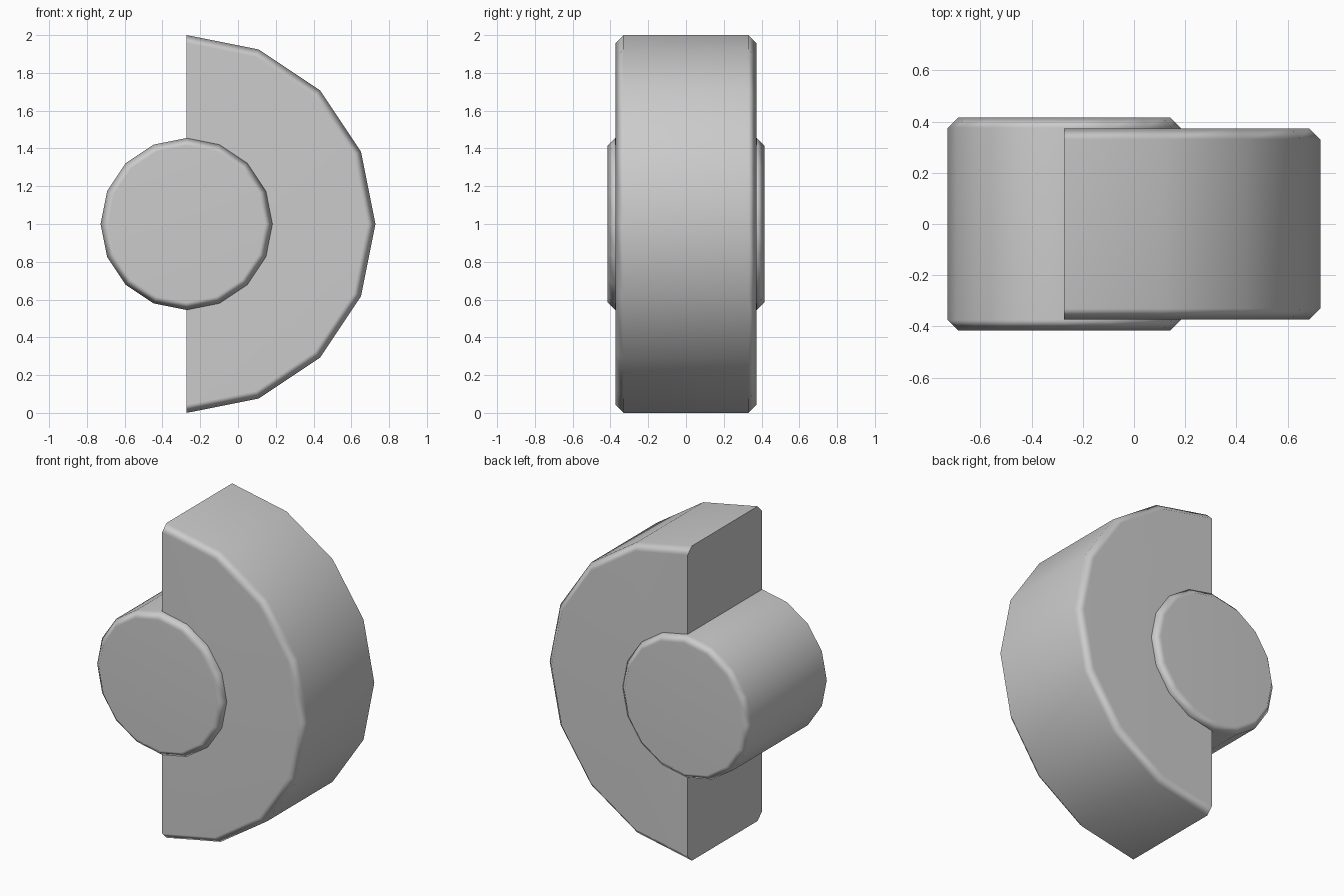
import bpy
import bmesh
from math import sin, cos, pi, radians

old = bpy.data.objects.get("Cube")
if old:
    bpy.data.objects.remove(old, do_unlink=True)

grey = bpy.data.materials.new("light grey")
grey.use_nodes = True
colour = (0.6, 0.6, 0.6, 1)
grey.diffuse_color = colour
grey.node_tree.nodes["Principled BSDF"].inputs["Base Color"].default_value = colour

AXIS_X, AXIS_Z = -0.2725, 1.0
STEP = 2 * pi / 16


def chamfered_disc(name, radius, half_depth, chamfer, segments):
    """Disc (16 segments) or half disc (8) about the y axis, rims chamfered."""
    closed = segments == 16
    count = segments if closed else segments + 1
    profile = [(radius - chamfer, -half_depth), (radius, chamfer - half_depth),
               (radius, half_depth - chamfer), (radius - chamfer, half_depth)]
    bm = bmesh.new()
    rings = [[bm.verts.new((AXIS_X + r * sin(i * STEP), y, AXIS_Z + r * cos(i * STEP)))
              for i in range(count)] for r, y in profile]
    # Rim and chamfer bands
    for a, b in zip(rings, rings[1:]):
        for i in range(segments):
            j = (i + 1) % count
            bm.faces.new((a[i], a[j], b[j], b[i]))
    # End caps
    bm.faces.new(rings[0])
    bm.faces.new(rings[-1])
    # Flat cut through the diameter
    if not closed:
        bm.faces.new([r[0] for r in rings] + [r[-1] for r in reversed(rings)])
    bmesh.ops.recalc_face_normals(bm, faces=bm.faces)
    mesh = bpy.data.meshes.new(name)
    bm.to_mesh(mesh)
    bm.free()
    mesh.materials.append(grey)
    obj = bpy.data.objects.new(name, mesh)
    bpy.context.collection.objects.link(obj)

    # Soft chamfers with flat caps
    bpy.ops.object.select_all(action="DESELECT")
    obj.select_set(True)
    bpy.context.view_layer.objects.active = obj
    bpy.ops.object.shade_smooth_by_angle(angle=radians(60))
    weighted = obj.modifiers.new("flat caps", "WEIGHTED_NORMAL")
    weighted.keep_sharp = True
    return obj


chamfered_disc("half_disc", 1.0, 0.373, 0.043, 8)
chamfered_disc("hub", 0.455, 0.415, 0.04, 16)
